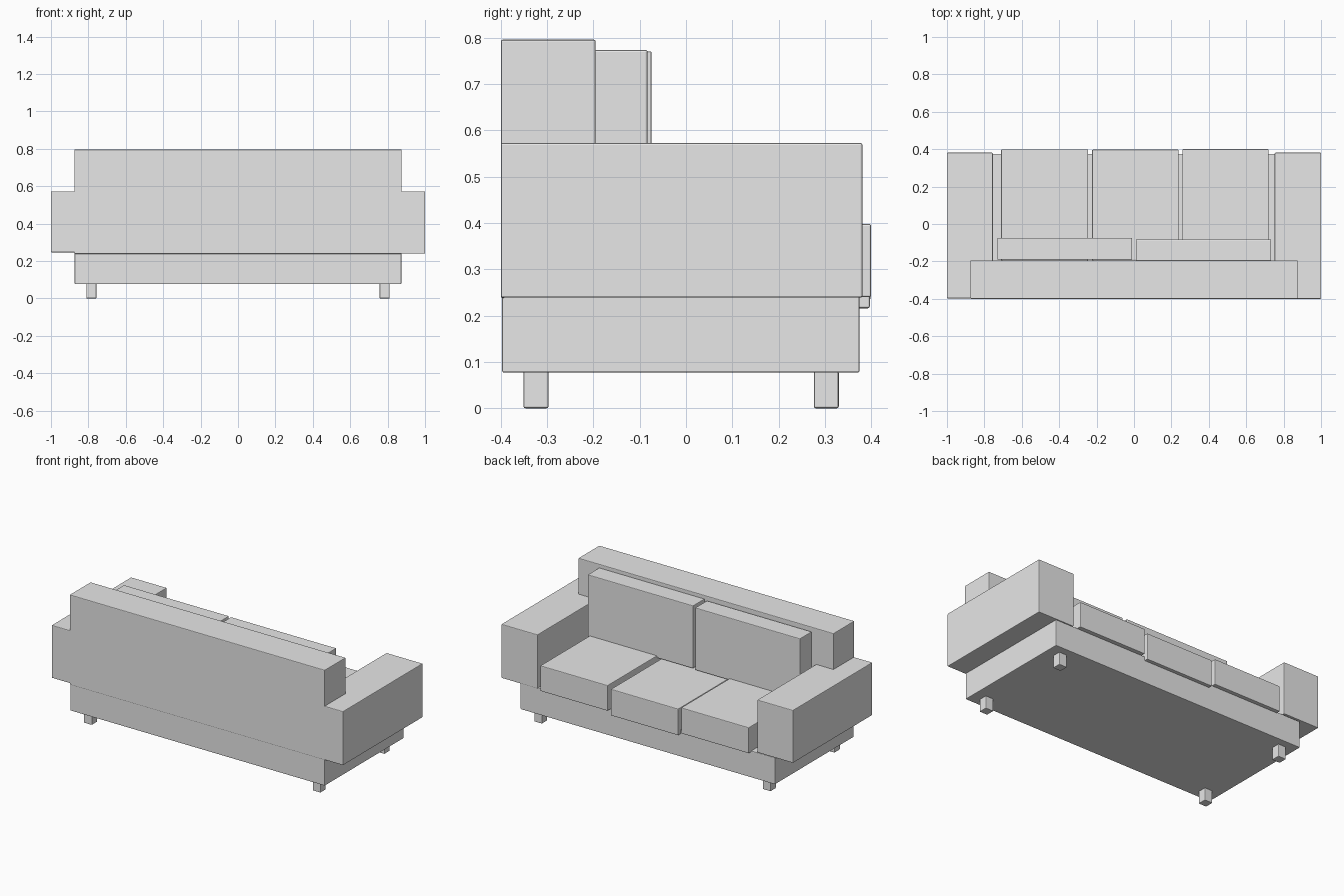
import bpy
import bmesh

if "Cube" in bpy.data.objects:
    bpy.data.objects.remove(bpy.data.objects["Cube"])

# One plain upholstery colour for the whole sofa
fabric = bpy.data.materials.new("light grey")
fabric.diffuse_color = (0.8, 0.8, 0.8, 1)
fabric.use_nodes = True
fabric.node_tree.nodes["Principled BSDF"].inputs["Base Color"].default_value = fabric.diffuse_color


def box(name, x, y, z, bevel=0.004):
    """Softly edged box given its (min, max) extents on each axis."""
    bm = bmesh.new()
    bmesh.ops.create_cube(bm, size=1)
    for v in bm.verts:
        v.co = [lo + (c + 0.5) * (hi - lo) for c, (lo, hi) in zip(v.co, (x, y, z))]
    mesh = bpy.data.meshes.new(name)
    bm.to_mesh(mesh)
    bm.free()
    mesh.materials.append(fabric)
    obj = bpy.data.objects.new(name, mesh)
    bpy.context.collection.objects.link(obj)
    mod = obj.modifiers.new("soft edges", 'BEVEL')
    mod.width = bevel
    mod.segments = 2
    return obj


# Base frame and backrest
box("base", (-0.873, 0.873), (-0.397, 0.375), (0.077, 0.242))
box("backrest", (-0.875, 0.875), (-0.4, -0.195), (0.238, 0.796))

# Arms overhang the base at both ends
box("left_arm", (-1.0, -0.755), (-0.398, 0.381), (0.246, 0.573))
box("right_arm", (0.752, 1.0), (-0.4, 0.381), (0.239, 0.573))

# Three seat cushions, the middle one sunk a little
seats = [("left", -0.71, -0.245, 0.235, 0.395, 0.399),
         ("middle", -0.224, 0.238, 0.216, 0.38, 0.397),
         ("right", 0.258, 0.72, 0.24, 0.398, 0.4)]
for side, x0, x1, z0, z1, front in seats:
    box(side + "_seat_cushion", (x0, x1), (-0.195, front), (z0, z1))

# Two back cushions leaning on the backrest
box("left_back_cushion", (-0.73, -0.01), (-0.19, -0.074), (0.385, 0.771))
box("right_back_cushion", (0.01, 0.733), (-0.197, -0.083), (0.385, 0.774))

# Four short square legs
for sx, side in ((-1, "left"), (1, "right")):
    for y, end in ((-0.324, "rear"), (0.303, "front")):
        cx = sx * 0.784
        box(f"{end}_{side}_leg", (cx - 0.027, cx + 0.027),
            (y - 0.027, y + 0.027), (0, 0.08))
